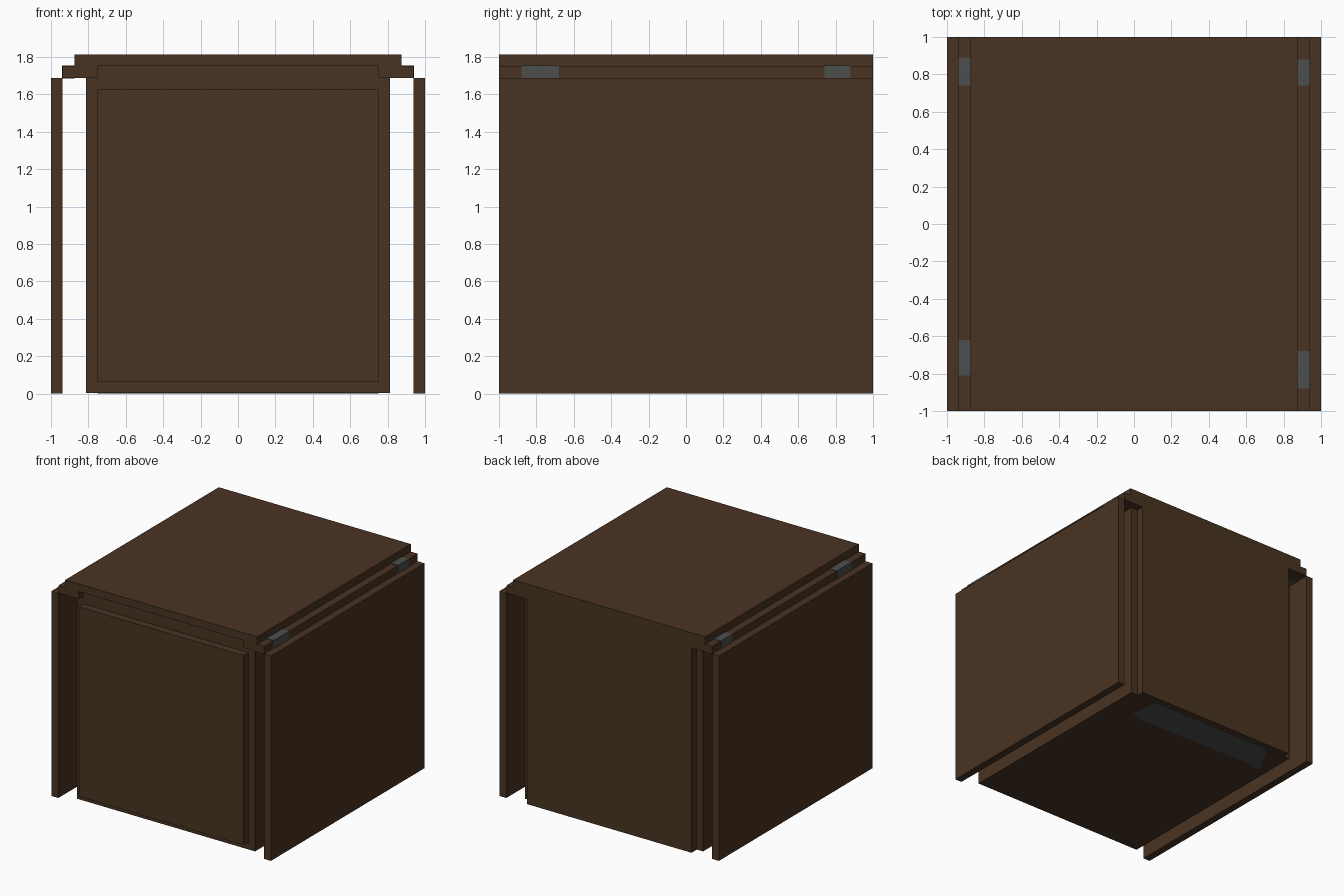
import bpy, bmesh
from mathutils import Vector

if "Cube" in bpy.data.objects:
    bpy.data.objects.remove(bpy.data.objects["Cube"])


def material(name, rgb):
    m = bpy.data.materials.new(name)
    m.diffuse_color = (*rgb, 1)
    m.use_nodes = True
    m.node_tree.nodes["Principled BSDF"].inputs["Base Color"].default_value = m.diffuse_color
    return m


BROWN = material("dark brown wood", (0.0666, 0.0331, 0.0159))
GREY = material("hinge grey", (0.0704, 0.0782, 0.0742))


def extrude(name, pts, move, mat):
    """Extrude a flat outline of 3D points along a vector."""
    bm = bmesh.new()
    face = bm.faces.new([bm.verts.new(p) for p in pts])
    out = bmesh.ops.extrude_face_region(bm, geom=[face])
    verts = [g for g in out["geom"] if isinstance(g, bmesh.types.BMVert)]
    bmesh.ops.translate(bm, verts=verts, vec=Vector(move))
    bmesh.ops.recalc_face_normals(bm, faces=bm.faces[:])
    me = bpy.data.meshes.new(name)
    bm.to_mesh(me)
    bm.free()
    me.materials.append(mat)
    ob = bpy.data.objects.new(name, me)
    bpy.context.collection.objects.link(ob)
    return ob


def profile(name, half, y0, y1, mat):
    """Mirror a half outline (x, z) across x = 0 and extrude it along y."""
    xz = half + [(-x, z) for x, z in reversed(half)]
    return extrude(name, [(x, y0, z) for x, z in xz], (0, y1 - y0, 0), mat)


def box(name, x0, x1, y0, y1, z0, z1, mat):
    pts = [(x0, y0, z0), (x1, y0, z0), (x1, y1, z0), (x0, y1, z0)]
    return extrude(name, pts, (0, 0, z1 - z0), mat)


U = 0.0625   # one grid step of the design
T = 0.004    # thickness of painted plates

# cabinet body, narrowing into the lid
profile("cabinet_body", [(13*U, T), (13*U, 27*U), (12*U, 27*U), (12*U, 28*U)],
        -15*U, 15*U, BROWN)

# raised front and back panels
box("front_panel", -12*U, 12*U, -1, -15*U, U, 26*U, BROWN)
box("back_panel", -12*U, 12*U, 15*U, 1, 0, 28*U, BROWN)

# stepped lid with a channel underneath
profile("lid", [(12*U, 28*U), (12*U, 27*U), (15*U, 27*U), (15*U, 28*U),
                (14*U, 28*U), (14*U, 29*U)], -1, 1, BROWN)

# side panels standing clear of the body
for s, side in ((1, "right"), (-1, "left")):
    box(side + "_side_panel", s*15*U, s*1.0, -1, 1, 0, 27*U, BROWN)

# hinge plates wrapped over the lid step
for s, side, spans in ((1, "right", ((-0.88, -0.68), (0.74, 0.88))),
                       (-1, "left", ((-0.81, -0.62), (0.74, 0.89)))):
    for (y0, y1), end in zip(spans, ("front", "back")):
        low = 27*U - (T if s < 0 and end == "back" else 0)
        box(f"{side}_{end}_hinge", s*14*U, s*(15*U + T), y0, y1,
            low, 28*U + T, GREY)

# grey patch under the body, near the back
patch = [(.57, .937), (.60, .70), (.48, .66), (-.62, .68), (-.66, .65),
         (-.74, .67), (-.65, .82), (-.58, .937)]
extrude("underside_patch", [(x, y, 0) for x, y in patch], (0, 0, T), GREY)
